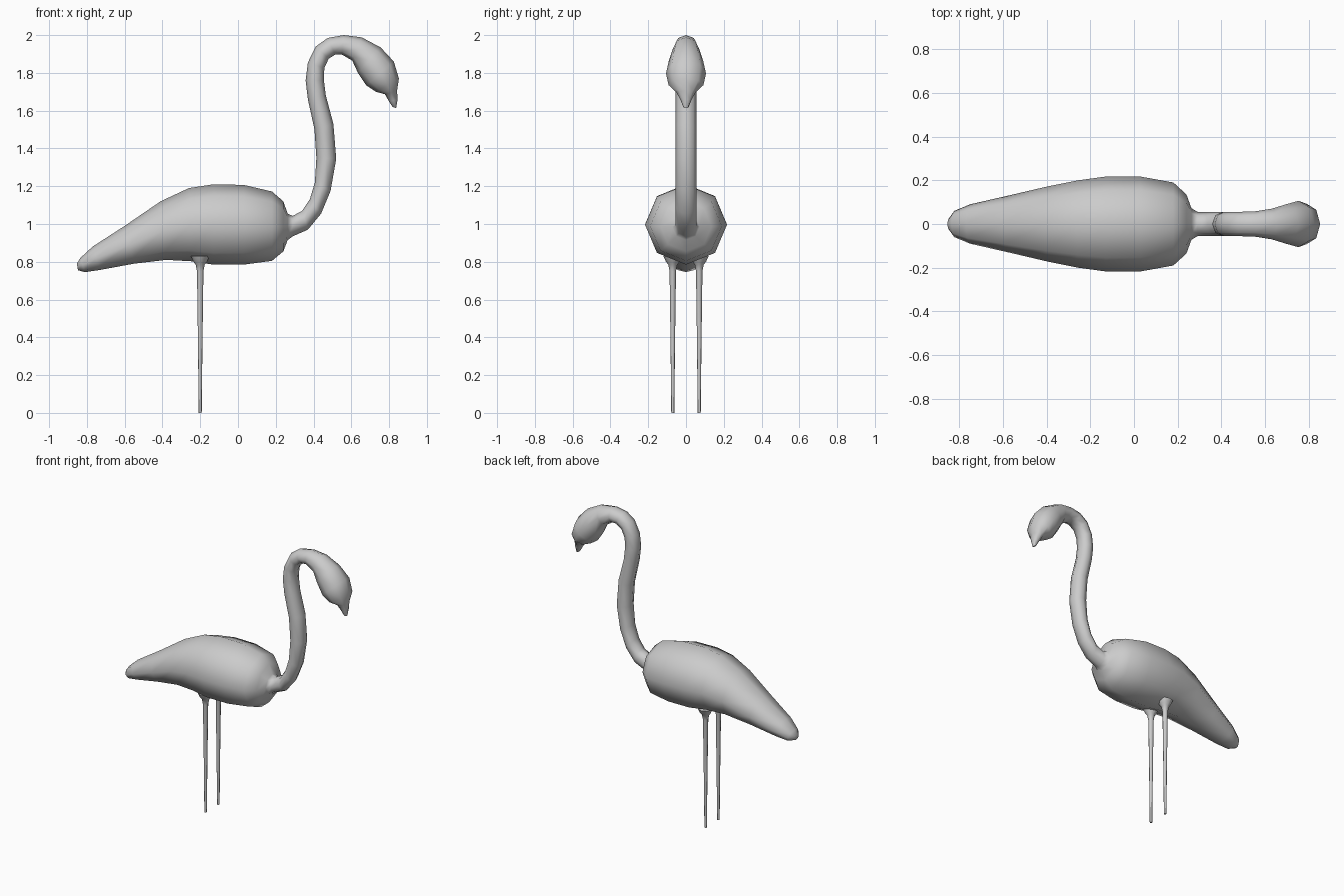
import bpy, bmesh
from math import cos, sin, pi, radians

SIDES = 8


def loft(name, rings, y=0.0):
    """Skin rings given as (x1, z1, x2, z2, half_width): two opposite outline points plus a depth."""
    bm = bmesh.new()
    loops = []
    for x1, z1, x2, z2, w in rings:
        cx, cz = (x1 + x2) / 2, (z1 + z2) / 2
        loop = []
        for i in range(SIDES):
            a = 2 * pi * i / SIDES
            loop.append(bm.verts.new((cx + cos(a) * (x1 - cx), y + sin(a) * w, cz + cos(a) * (z1 - cz))))
        loops.append(loop)
    for a, b in zip(loops, loops[1:]):
        for i in range(SIDES):
            j = (i + 1) % SIDES
            bm.faces.new((a[i], a[j], b[j], b[i]))
    bm.faces.new(loops[0])
    bm.faces.new(loops[-1])
    bmesh.ops.recalc_face_normals(bm, faces=bm.faces)
    mesh = bpy.data.meshes.new(name)
    bm.to_mesh(mesh)
    bm.free()
    ob = bpy.data.objects.new(name, mesh)
    bpy.context.collection.objects.link(ob)
    bpy.ops.object.select_all(action='DESELECT')
    ob.select_set(True)
    bpy.context.view_layer.objects.active = ob
    bpy.ops.object.shade_smooth_by_angle(angle=radians(75))
    return ob


# Torso, from tail tip to chest: upper outline, lower outline, half width
torso = [
    (-0.853, 0.79, -0.847, 0.755, 0.022),
    (-0.835, 0.82, -0.81, 0.745, 0.06),
    (-0.77, 0.88, -0.73, 0.757, 0.09),
    (-0.60, 0.99, -0.55, 0.79, 0.13),
    (-0.41, 1.12, -0.38, 0.81, 0.172),
    (-0.26, 1.19, -0.25, 0.803, 0.20),
    (-0.13, 1.21, -0.13, 0.785, 0.217),
    (0.03, 1.207, 0.03, 0.785, 0.217),
    (0.18, 1.172, 0.18, 0.805, 0.19),
    (0.24, 1.12, 0.24, 0.855, 0.135),
    (0.263, 1.055, 0.263, 0.915, 0.072),
]

# Neck, head and beak: outer outline, inner outline, half width
neck_head = [
    (0.29, 1.043, 0.29, 0.935, 0.056),
    (0.34, 1.07, 0.37, 0.97, 0.056),
    (0.38, 1.13, 0.44, 1.055, 0.056),
    (0.407, 1.22, 0.49, 1.175, 0.056),
    (0.415, 1.35, 0.52, 1.345, 0.056),
    (0.405, 1.50, 0.505, 1.53, 0.056),
    (0.37, 1.66, 0.465, 1.68, 0.056),
    (0.358, 1.76, 0.455, 1.76, 0.056),
    (0.37, 1.855, 0.457, 1.825, 0.056),
    (0.412, 1.94, 0.48, 1.875, 0.056),
    (0.475, 1.985, 0.515, 1.897, 0.056),
    (0.56, 2.0, 0.55, 1.897, 0.058),
    (0.655, 1.988, 0.605, 1.865, 0.07),
    (0.755, 1.935, 0.635, 1.80, 0.09),
    (0.825, 1.86, 0.68, 1.733, 0.106),
    (0.852, 1.77, 0.73, 1.70, 0.092),
    (0.842, 1.705, 0.778, 1.687, 0.05),
    (0.845, 1.66, 0.80, 1.648, 0.028),
    (0.837, 1.613, 0.818, 1.62, 0.013),
]
loft("body", torso + neck_head)

# Thin tapering legs, flared where they meet the belly
leg_profile = [(0.0, 0.008), (0.38, 0.012), (0.75, 0.017), (0.785, 0.024), (0.80, 0.036), (0.83, 0.05)]
for name, y in (("front_leg", -0.07), ("back_leg", 0.07)):
    loft(name, [(-0.2 - r, z, -0.2 + r, z, r) for z, r in leg_profile], y)
